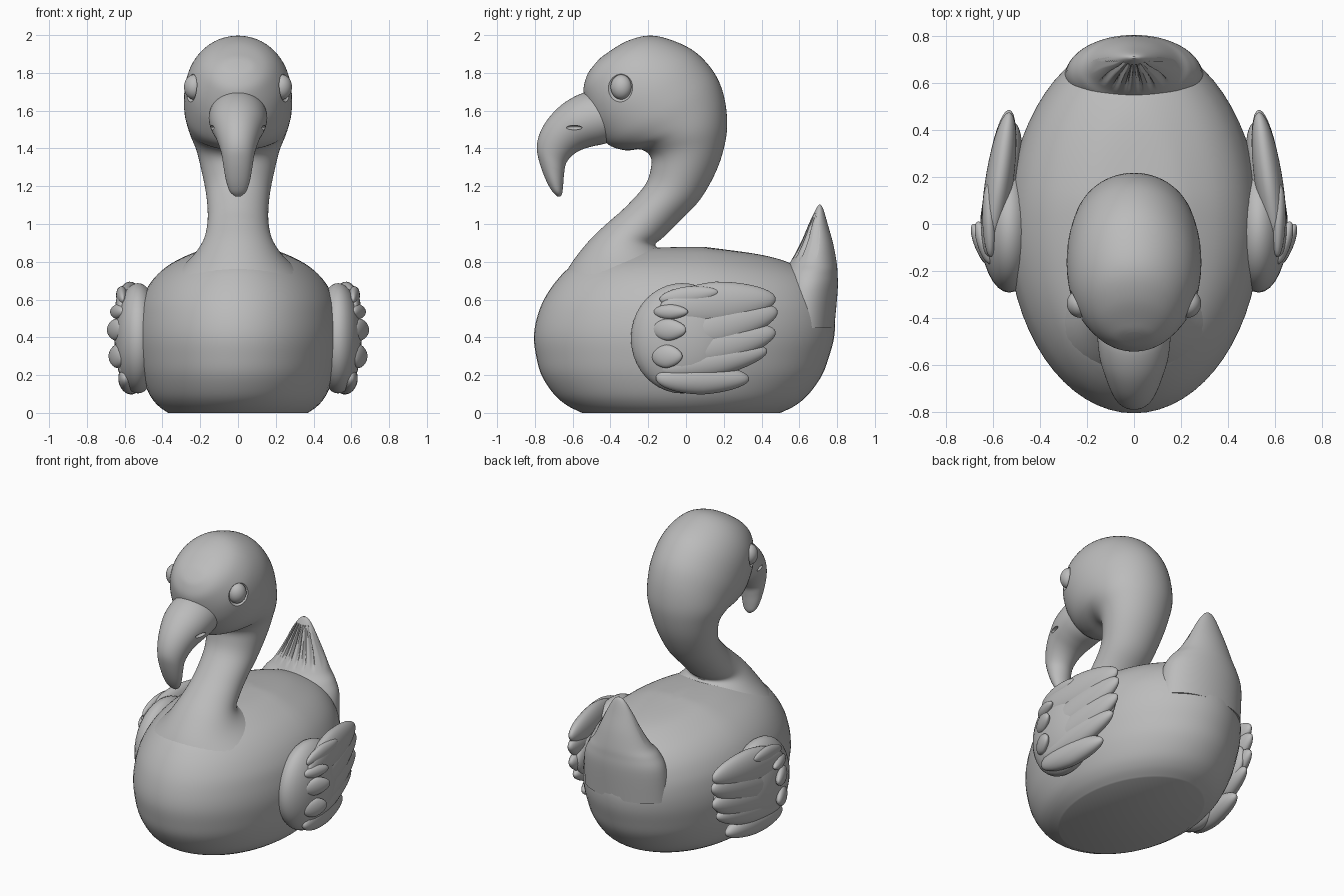
import bpy, bmesh, math
from mathutils import Matrix, Vector

if "Cube" in bpy.data.objects:
    bpy.data.objects.remove(bpy.data.objects["Cube"])

GREY = (0.5, 0.5, 0.5, 1)
grey = bpy.data.materials.new("plain_grey")
grey.use_nodes = True
grey.diffuse_color = GREY
grey.node_tree.nodes["Principled BSDF"].inputs["Base Color"].default_value = GREY


def catmull(rows, steps=5):
    """Smoothly resample rows of numbers."""
    out = []
    for i in range(len(rows) - 1):
        a, b, c, d = (rows[min(max(i + k, 0), len(rows) - 1)] for k in (-1, 0, 1, 2))
        for s in range(steps):
            t = s / steps
            out.append([q + 0.5 * t * (r - p + t * (2*p - 5*q + 4*r - w + t * (3*(q - r) + w - p)))
                        for p, q, r, w in zip(a, b, c, d)])
    return out + [list(rows[-1])]


def loft(bm, rows, n=64):
    """Elliptical rings; each row is front y, z, back y, z and half width."""
    rings = []
    for fy, fz, by, bz, w in catmull(rows):
        ring = []
        for k in range(n):
            a = math.tau * k / n
            m = (1 - math.cos(a)) / 2
            ring.append(bm.verts.new((w * math.sin(a), fy + (by - fy) * m, fz + (bz - fz) * m)))
        rings.append(ring)
    for r, q in zip(rings, rings[1:]):
        for k in range(n):
            bm.faces.new((r[k], r[(k + 1) % n], q[(k + 1) % n], q[k]))
    bm.faces.new(rings[0])
    bm.faces.new(rings[-1])


def upright(rows):
    return [(f, z, b, z, w) for z, f, b, w in rows]


def blob(bm, loc, radii, rot=None, taper=0):
    """Ellipsoid, optionally narrowed towards its local +z end."""
    verts = bmesh.ops.create_uvsphere(bm, u_segments=32, v_segments=20, radius=1)["verts"]
    for v in verts:
        v.co.y *= 1 - taper * max(0, v.co.z)
    m = Matrix.Translation(loc) @ (rot or Matrix()) @ Matrix.Diagonal((*radii, 1))
    bmesh.ops.transform(bm, matrix=m, verts=verts)


def feather(bm, p, q, width, thick, taper=0.2):
    """Flat tapered leaf from root p to tip q, thin across x."""
    p, q = Vector(p), Vector(q)
    d = (q - p).normalized()
    n = (Vector((1, 0, 0)) - d * d.x).normalized()
    rot = Matrix((n, d.cross(n), d)).transposed().to_4x4()
    blob(bm, (p + q) / 2, (thick, width, (q - p).length / 2), rot, taper)


def make(name, bm, mirror=False):
    bmesh.ops.recalc_face_normals(bm, faces=bm.faces)
    me = bpy.data.meshes.new(name)
    bm.to_mesh(me)
    bm.free()
    me.materials.append(grey)
    ob = bpy.data.objects.new(name, me)
    bpy.context.collection.objects.link(ob)
    if mirror:
        ob.modifiers.new("mirror", "MIRROR").use_mirror_merge = False
        bake(ob)
    return ob


def bake(ob):
    deps = bpy.context.evaluated_depsgraph_get()
    me = bpy.data.meshes.new_from_object(ob.evaluated_get(deps))
    ob.modifiers.clear()
    ob.data = me


def carve(ob, cutter):
    mod = ob.modifiers.new("carve", "BOOLEAN")
    mod.operation, mod.solver, mod.object = "DIFFERENCE", "EXACT", cutter
    bake(ob)
    bpy.data.objects.remove(cutter)


# Body with a flat base, its back sloping down to the tail
bm = bmesh.new()
loft(bm, upright([
    (0, -.55, .50, .37), (.04, -.63, .58, .425), (.1, -.70, .65, .47),
    (.2, -.765, .72, .508), (.3, -.793, .757, .528), (.4, -.805, .783, .538), (.5, -.79, .788, .532),
    (.6, -.752, .77, .51), (.7, -.685, .73, .455), (.78, -.60, .66, .37), (.84, -.45, .53, .255),
    (.868, -.28, .38, .16), (.878, -.05, .12, .04)]))
for v in bm.verts:
    v.co.z -= 0.1 * max(0, v.co.y - 0.1) * max(0, v.co.z / 0.87) ** 3
body = make("body", bm)

# Upright pointed tail with feather grooves fanning down its front
bm = bmesh.new()
loft(bm, upright([
    (.45, .44, .785, .30), (.65, .48, .803, .285), (.74, .51, .802, .245), (.8, .553, .797, .195),
    (.9, .607, .778, .14), (1.0, .65, .75, .09), (1.06, .678, .733, .055), (1.09, .694, .722, .03),
    (1.103, .704, .712, .008)]), n=240)
for v in bm.verts:
    if v.co.y < 0.69 and 0.82 < v.co.z < 1.06:
        fan = v.co.x / (0.54 * (1.165 - v.co.z))
        fade = math.sin(math.pi * (v.co.z - 0.82) / 0.24) ** 0.5
        v.co.y += 0.022 * fade * max(0, -math.cos(22 * fan))
tail = make("tail", bm)

# Curved neck flaring into the body, and rounded head
bm = bmesh.new()
loft(bm, [
    (-.68, .66, .03, .78, .36), (-.61, .787, -.10, .85, .25), (-.51, .915, -.163, .888, .19),
    (-.41, 1.01, -.12, .93, .167), (-.32, 1.09, -.03, 1.02, .16), (-.217, 1.206, .075, 1.13, .17),
    (-.185, 1.30, .16, 1.28, .195), (-.19, 1.36, .205, 1.42, .22), (-.24, 1.395, .218, 1.54, .25),
    (-.32, 1.39, .20, 1.68, .27), (-.41, 1.42, .15, 1.80, .285), (-.475, 1.50, .05, 1.91, .283),
    (-.51, 1.58, -.08, 1.975, .26), (-.535, 1.66, -.2, 1.997, .213), (-.542, 1.72, -.32, 1.965, .158),
    (-.525, 1.785, -.425, 1.9, .09), (-.505, 1.82, -.46, 1.873, .035)])
head = make("neck_and_head", bm)

# Eyes set in shallow sockets
turn = Matrix.Rotation(math.radians(-24), 4, "Z")
bm = bmesh.new()
blob(bm, (.26, -.352, 1.725), (.043, .075, .081), turn)
carve(head, make("socket_tool", bm, True))
bm = bmesh.new()
blob(bm, (.233, -.342, 1.725), (.052, .058, .066), turn)
eyes = make("eyes", bm, True)

# Hooked beak with nostrils
bm = bmesh.new()
loft(bm, [
    (-.45, 1.70, -.36, 1.45, .15), (-.54, 1.695, -.43, 1.425, .155), (-.64, 1.645, -.50, 1.41, .145),
    (-.72, 1.57, -.56, 1.39, .122), (-.77, 1.49, -.605, 1.36, .102), (-.79, 1.41, -.635, 1.32, .086),
    (-.777, 1.33, -.645, 1.27, .076), (-.745, 1.24, -.65, 1.21, .062), (-.71, 1.175, -.655, 1.165, .042),
    (-.68, 1.145, -.665, 1.145, .012)])
beak = make("beak", bm)
bm = bmesh.new()
blob(bm, (.14, -.595, 1.51), (.025, .045, .012))
carve(beak, make("nostril_tool", bm, True))

# Wing shoulders
bm = bmesh.new()
blob(bm, (.53, -.02, .395), (.125, .272, .292))
shoulders = make("wing_shoulders", bm, True)

# Long flight feathers over a filled underlayer: root x, y, z, tip y, z and half width
bm = bmesh.new()
feather(bm, (.57, -.1, .38), (.51, .43, .43), .2, .06)
for rx, ry, rz, ty, tz, w in ((.62, -.14, .545, .475, .605, .12), (.615, -.14, .38, .485, .54, .115),
                              (.61, -.14, .29, .475, .43, .11), (.605, -.14, .23, .43, .33, .09),
                              (.60, -.16, .185, .335, .18, .085)):
    feather(bm, (rx, ry, rz), (.53, ty, tz), w, .06)
flight = make("wing_flight_feathers", bm, True)

# Short rounded covert feathers
bm = bmesh.new()
for ry, rz, ty, tz, w, x in ((-.14, .60, .17, .64, .05, .62), (-.17, .535, .01, .535, .04, .665),
                             (-.18, .44, .0, .44, .058, .685), (-.18, .30, -.02, .30, .062, .675)):
    feather(bm, (.61, ry, rz), (x, ty, tz), w, .03)
coverts = make("wing_covert_feathers", bm, True)

# Smooth shading with sharp carved edges
bpy.ops.object.select_all(action="DESELECT")
for ob in (body, tail, head, eyes, beak, shoulders, flight, coverts):
    ob.select_set(True)
bpy.context.view_layer.objects.active = body
bpy.ops.object.shade_smooth_by_angle(angle=math.radians(40))
